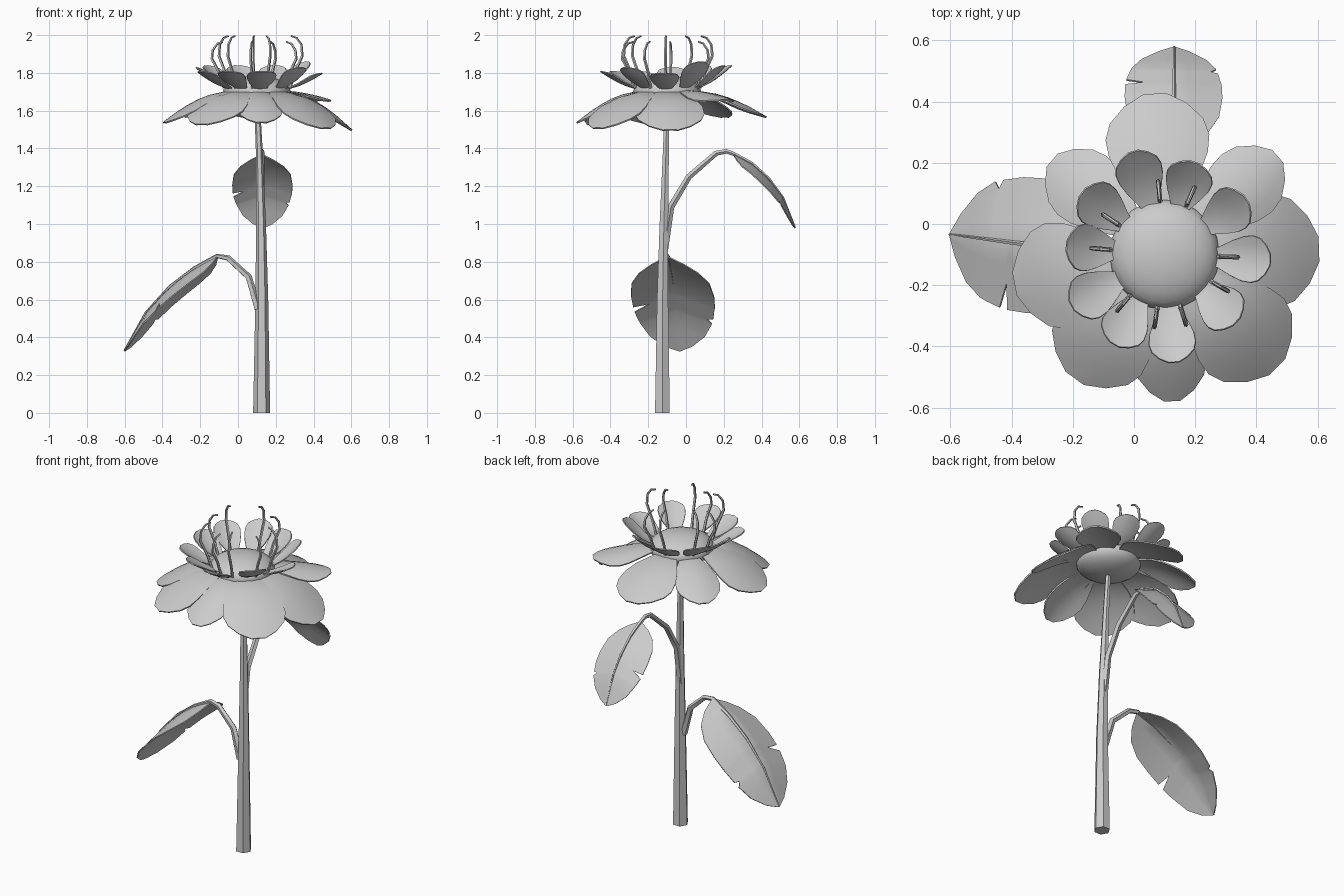
import bpy, bmesh, math
from mathutils import Vector

if "Cube" in bpy.data.objects:
    bpy.data.objects.remove(bpy.data.objects["Cube"])


def finish(name, bm, angle=35):
    bmesh.ops.recalc_face_normals(bm, faces=bm.faces[:])
    me = bpy.data.meshes.new(name)
    bm.to_mesh(me)
    bm.free()
    ob = bpy.data.objects.new(name, me)
    bpy.context.collection.objects.link(ob)
    bpy.ops.object.select_all(action='DESELECT')
    ob.select_set(True)
    bpy.context.view_layer.objects.active = ob
    bpy.ops.object.shade_smooth_by_angle(angle=math.radians(angle))
    return ob


def tube(name, pts, radii, sides):
    bm = bmesh.new()
    pts = [Vector(p) for p in pts]
    rings = []
    for i, p in enumerate(pts):
        t = (pts[min(i + 1, len(pts) - 1)] - pts[max(i - 1, 0)]).normalized()
        if i == 0 and abs(t.z) > 0.98:
            t = Vector((0, 0, 1))
        if i == 0:
            ref = Vector((1, 0, 0)) if abs(t.x) < 0.7 else Vector((0, 1, 0))
        a = (ref - t * ref.dot(t)).normalized()
        b = t.cross(a)
        ref = a
        rings.append([bm.verts.new(p + radii[i] * (
            a * math.cos(2 * math.pi * k / sides) + b * math.sin(2 * math.pi * k / sides)))
            for k in range(sides)])
    for r0, r1 in zip(rings, rings[1:]):
        for k in range(sides):
            j = (k + 1) % sides
            bm.faces.new((r0[k], r0[j], r1[j], r1[k]))
    bm.faces.new(rings[0])
    bm.faces.new(rings[-1])
    return finish(name, bm)


def along(path, u):
    f = u * (len(path) - 1)
    i = min(int(f), len(path) - 2)
    f -= i
    return [a + (b - a) * f for a, b in zip(path[i], path[i + 1])]


def place(origin, deg, r, side, z):
    c, s = math.cos(math.radians(deg)), math.sin(math.radians(deg))
    return Vector((origin[0] + c * r - s * side, origin[1] + s * r + c * side, z))


def blade(name, origin, deg, path, rows, half, cup, power, thick):
    """rows: (u, left width, right width) along the (radius, height) path."""
    bm = bmesh.new()
    grid = []
    for u, wl, wr in rows:
        r, z = along(path, u)
        line = []
        for s in (1, 0.66, 0.33, 0, -0.33, -0.66, -1):
            y = s * (wl if s > 0 else wr)
            line.append(bm.verts.new(place(origin, deg, r, y * half, z + cup * abs(y) ** power)))
        grid.append(line)
    for g0, g1 in zip(grid, grid[1:]):
        for k in range(6):
            bm.faces.new((g0[k], g1[k], g1[k + 1], g0[k + 1]))
    bmesh.ops.recalc_face_normals(bm, faces=bm.faces[:])
    bmesh.ops.solidify(bm, geom=bm.faces[:], thickness=thick)
    return finish(name, bm)


# Stem
tube("stem",
     [(.125, -.125, 0), (.126, -.124, .6), (.122, -.117, 1.0), (.112, -.106, 1.4), (.10, -.10, 1.66)],
     [.045, .034, .026, .018, .015], 6)

# Leaves: one notched, folded outline used for both
leaf_rows = [(0, .06, .06), (.04, .4, .4), (.12, .72, .72), (.26, .94, .94), (.43, 1, 1),
             (.55, .99, .98), (.575, .6, .97), (.60, .97, .95), (.68, .91, .9),
             (.70, .89, .76), (.73, .86, .86), (.84, .66, .66), (.94, .32, .32), (1, .02, .02)]
leaves = [
    ("lower", (.125, -.13), 172.5, .222, -.08,
     [(.02, .55), (.07, .72), (.18, .82)],
     [(.237, .83), (.36, .765), (.49, .67), (.62, .53), (.735, .33)]),
    ("upper", (.12, -.115), 89, .16, -.055,
     [(0, .86), (.035, 1.09), (.13, 1.25), (.275, 1.375), (.33, 1.385)],
     [(.37, 1.37), (.465, 1.32), (.555, 1.24), (.63, 1.14), (.695, .98)]),
]
for name, org, deg, half, fold, stalk, mid in leaves:
    blade(name + "_leaf", org, deg, mid, leaf_rows, half, fold, 1, .006)
    pts = [place(org, deg, r, 0, z) for r, z in stalk + mid]
    n = len(pts) - 1
    tube(name + "_leaf_stalk", pts, [.021 - .018 * i / n for i in range(n + 1)], 5)

# Flower centre
C = (.10, -.10)
bm = bmesh.new()
bmesh.ops.create_uvsphere(bm, u_segments=20, v_segments=12, radius=1)
for v in bm.verts:
    v.co = (C[0] + v.co.x * .18, C[1] + v.co.y * .18, 1.70 + v.co.z * .085)
finish("flower_centre", bm)

# Outer drooping petals: angle, reach, half width, tip height
petal_rows = [(u, w, w) for u, w in
              [(0, .2), (.2, .44), (.4, .77), (.55, .95), (.68, 1), (.8, .9), (.92, .6), (1, .22)]]
outer = [(93.5, .527, .17, 1.57), (41, .49, .125, 1.66), (2, .505, .185, 1.50), (-45, .52, .175, 1.51),
         (-87, .48, .12, 1.54), (-126, .50, .17, 1.53), (-169, .50, .175, 1.54), (140, .48, .125, 1.57)]
for i, (deg, reach, half, tip) in enumerate(outer):
    d = 1.71 - tip
    path = [(.08 + (reach - .08) * f, 1.71 - d * g) for f, g in
            [(0, .08), (.25, .03), (.5, .22), (.75, .55), (1, 1)]]
    blade("outer_petal_%d" % (i + 1), C, deg, path, petal_rows, half, -.03, 2, .008)

# Inner cupped petals: angle, reach, tip height
inner = [(107, .35, 1.84), (72, .315, 1.84), (34, .32, 1.86), (-3, .345, 1.80), (-43, .32, 1.83),
         (-85, .352, 1.81), (-119, .335, 1.81), (-151, .345, 1.81), (175, .32, 1.83), (143, .335, 1.84)]
for i, (deg, reach, tip) in enumerate(inner):
    d = tip - 1.71
    path = [(.12 + (reach - .12) * f, 1.71 + d * g) for f, g in
            [(0, 0), (.3, .15), (.55, .38), (.8, .7), (1, 1)]]
    blade("inner_petal_%d" % (i + 1), C, deg, path, petal_rows, .076, .02, 2, .006)

# Stamens with hooked ends
for i, deg in enumerate([95, 66, -2, -30, -73, -98, -130, 175, 147]):
    h = (0, -.03)[i % 2]
    prof = [(.175, 1.72), (.20, 1.80), (.24, 1.89 + h / 2), (.235, 1.95 + h), (.21, 1.985 + h), (.18, 1.995 + h)]
    tube("stamen_%d" % (i + 1), [place(C, deg, r, 0, z) for r, z in prof],
         [.008, .008, .008, .007, .006, .005], 5)
